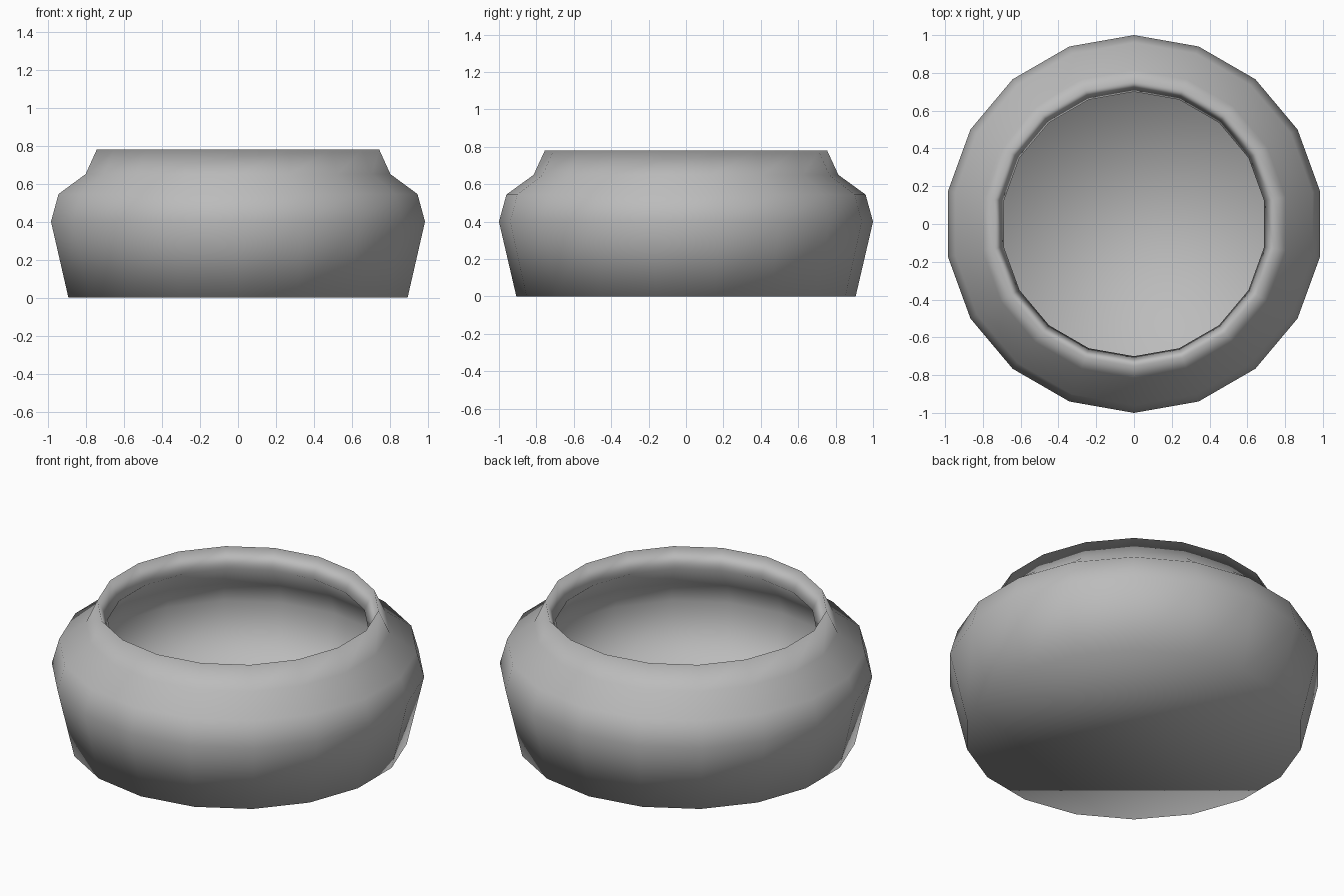
import bpy, bmesh, math

# Remove the default object
cube = bpy.data.objects.get("Cube")
if cube:
    bpy.data.objects.remove(cube, do_unlink=True)

SIDES = 18


def make_material(name, color):
    mat = bpy.data.materials.new(name)
    mat.use_nodes = True
    mat.diffuse_color = color
    mat.node_tree.nodes["Principled BSDF"].inputs["Base Color"].default_value = color
    return mat


def lathe(name, profile, mat):
    """Turn a (radius, height) profile about z and cap both ends."""
    bm = bmesh.new()
    rings = []
    for r, z in profile:
        ring = []
        for i in range(SIDES):
            a = math.pi / 2 + math.tau * i / SIDES
            ring.append(bm.verts.new((r * math.cos(a), r * math.sin(a), z)))
        rings.append(ring)
    for low, high in zip(rings, rings[1:]):
        for i in range(SIDES):
            j = (i + 1) % SIDES
            bm.faces.new((low[i], low[j], high[j], high[i]))
    bm.faces.new(rings[0][::-1])
    bm.faces.new(rings[-1])
    for face in bm.faces:
        face.smooth = True
    mesh = bpy.data.meshes.new(name)
    bm.to_mesh(mesh)
    bm.free()
    mesh.materials.append(mat)
    obj = bpy.data.objects.new(name, mesh)
    bpy.context.collection.objects.link(obj)
    return obj


# Outer wall from the base up to the rim
outer = [(0.907, 0), (1.0, 0.4), (0.96, 0.545), (0.815, 0.65), (0.755, 0.78)]
# Sloping lip, then the inner wall down to the floor
inner = [(0.70, 0.67), (0.86, 0.51), (0.90, 0.39), (0.82, 0.08)]

lathe("round_bowl", outer + inner, make_material("light_grey", (0.5, 0.5, 0.5, 1)))
